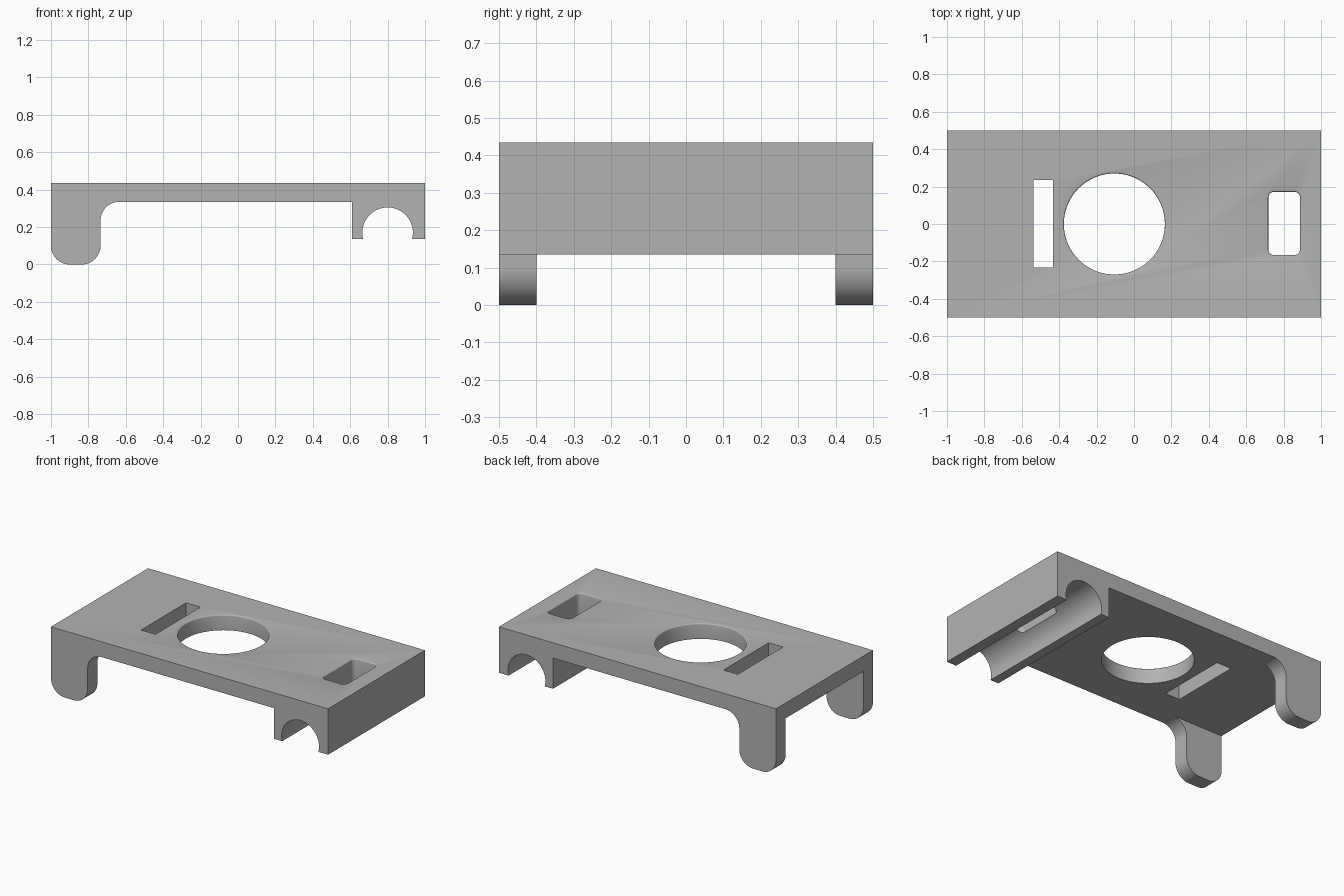
import bpy, bmesh
from math import cos, sin, pi, radians, asin
from mathutils import Matrix

if "Cube" in bpy.data.objects:
    bpy.data.objects.remove(bpy.data.objects["Cube"], do_unlink=True)

TOP, UNDER, BLOCK_Z = 0.435, 0.335, 0.135
LEG_X, FILLET = -0.735, 0.1

grey = bpy.data.materials.new("plain grey")
grey.use_nodes = True
grey.diffuse_color = (0.45, 0.45, 0.45, 1)
grey.node_tree.nodes["Principled BSDF"].inputs["Base Color"].default_value = grey.diffuse_color


def arc(cx, cy, r, a0, a1, n=12):
    steps = [radians(a0 + (a1 - a0) * i / n) for i in range(n + 1)]
    return [(cx + r * cos(a), cy + r * sin(a)) for a in steps]


def loft(name, rings):
    """Closed solid through rings of equal point count."""
    bm = bmesh.new()
    loops = [[bm.verts.new(p) for p in ring] for ring in rings]
    for a, b in zip(loops, loops[1:]):
        for i in range(len(a)):
            j = (i + 1) % len(a)
            bm.faces.new((a[i], a[j], b[j], b[i]))
    bm.faces.new(loops[0])
    bm.faces.new(loops[-1])
    bmesh.ops.recalc_face_normals(bm, faces=bm.faces)
    mesh = bpy.data.meshes.new(name)
    bm.to_mesh(mesh)
    bm.free()
    mesh.materials.append(grey)
    ob = bpy.data.objects.new(name, mesh)
    bpy.context.collection.objects.link(ob)
    return ob


def rounded_rect(x0, x1, y0, y1, r, n=6):
    return (arc(x1 - r, y1 - r, r, 0, 90, n) + arc(x0 + r, y1 - r, r, 90, 180, n)
            + arc(x0 + r, y0 + r, r, 180, 270, n) + arc(x1 - r, y0 + r, r, 270, 360, n))


def flared(name, outline, bottom, rim=0.008):
    """Hole cutter whose outline (a function of growth) eases open at the top face."""
    levels = [(bottom, 0), (TOP - rim, 0)]
    levels += [(TOP - rim + rim * sin(a), rim * (1 - cos(a))) for a in (pi / 6, pi / 3, pi / 2)]
    levels.append((TOP + 0.05, rim))
    return loft(name, [[(x, y, z) for x, y in outline(g)] for z, g in levels])


# Side profile: bracket plate, rounded leg and end block with round channel
lip = 180 / pi * asin((0.17 - BLOCK_Z) / 0.135)
profile = [(-1, TOP)]
profile += arc(-1 + FILLET, FILLET, FILLET, 180, 270)
profile += arc(LEG_X - FILLET, FILLET, FILLET, 270, 360)
profile += arc(LEG_X + FILLET, UNDER - FILLET, FILLET, 180, 90)
profile += [(0.61, UNDER), (0.61, BLOCK_Z)]
profile += arc(0.8, 0.17, 0.135, 180 + lip, -lip, 40)
profile += [(1, BLOCK_Z), (1, TOP)]
bracket = loft("bracket", [[(x, y, z) for x, z in profile] for y in (-0.5, 0.5)])


def box(name, x0, x1, y0, y1, z0, z1):
    return loft(name, [[(x0, y0, z), (x1, y0, z), (x1, y1, z), (x0, y1, z)] for z in (z0, z1)])


# Gap between the legs, slot, round opening and window into the channel
cutters = [
    box("leg_gap_cutter", -1.1, -0.6, -0.4, 0.4, -0.1, UNDER),
    box("slot_cutter", -0.538, -0.434, -0.232, 0.234, 0.2, 0.6),
    flared("round_hole_cutter", lambda g: arc(-0.105, 0, 0.27 + g, 0, 360, 72)[:-1], 0.2),
    flared("window_cutter",
           lambda g: rounded_rect(0.718 - g, 0.888 + g, -0.166 - g, 0.172 + g, 0.03 + g), 0.2),
]
for cutter in cutters:
    mod = bracket.modifiers.new(cutter.name, "BOOLEAN")
    mod.operation = "DIFFERENCE"
    mod.solver = "EXACT"
    mod.object = cutter

bpy.ops.object.select_all(action="DESELECT")
bpy.context.view_layer.objects.active = bracket
bracket.select_set(True)
for cutter in cutters:
    bpy.ops.object.modifier_apply(modifier=cutter.name)
for cutter in cutters:
    bpy.data.objects.remove(cutter, do_unlink=True)
bpy.ops.object.shade_smooth_by_angle(angle=radians(35))
